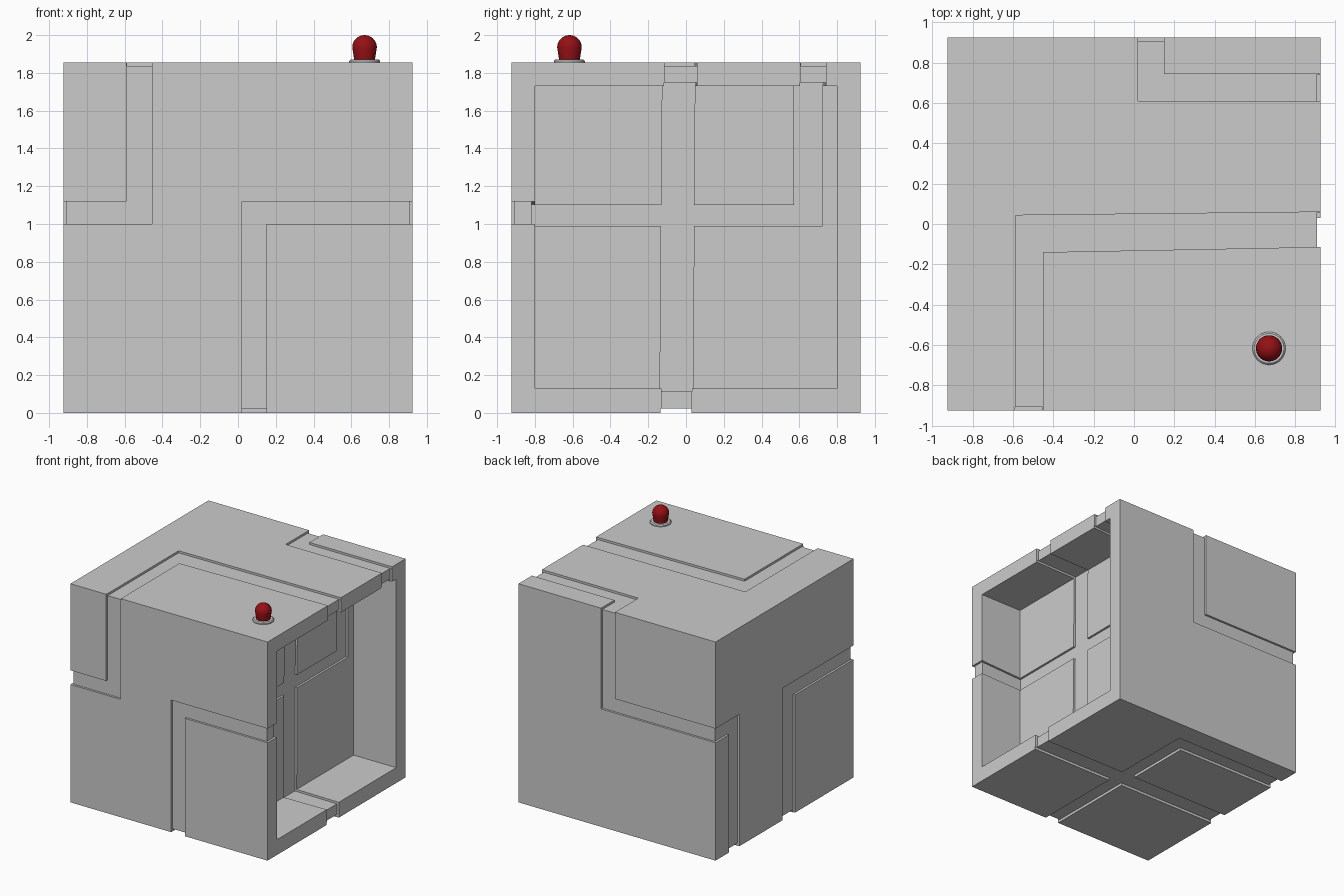
import bpy, bmesh, math

if "Cube" in bpy.data.objects:
    bpy.data.objects.remove(bpy.data.objects["Cube"])

S = 0.925          # half width of the block
H = 1.855          # block height
G = 0.018          # groove depth
E = 0.05           # cutter overshoot
O = S + E          # outside x / y
T = H + E          # outside top
IN = 0.525         # x of the recess back wall


def prism(name, axis, lo, hi, pts):
    """Extrude a 2D outline along an axis; outline uses the other two axes in xyz order."""
    def place(p, t):
        c = list(p)
        c.insert('xyz'.index(axis), t)
        return c
    bm = bmesh.new()
    a = [bm.verts.new(place(p, lo)) for p in pts]
    b = [bm.verts.new(place(p, hi)) for p in pts]
    bm.faces.new(a)
    bm.faces.new(b)
    for i in range(len(pts)):
        j = (i + 1) % len(pts)
        bm.faces.new((a[i], a[j], b[j], b[i]))
    bmesh.ops.recalc_face_normals(bm, faces=bm.faces)
    me = bpy.data.meshes.new(name)
    bm.to_mesh(me)
    bm.free()
    ob = bpy.data.objects.new(name, me)
    bpy.context.collection.objects.link(ob)
    return ob


def rect(u0, u1, v0, v1):
    return [(u0, v0), (u1, v0), (u1, v1), (u0, v1)]


def ell(ue, ui, uo, ve, vi, vo):
    """L outline: arms run out to ue and ve, inner corner (ui, vi), outer corner (uo, vo)."""
    return [(ue, vi), (ue, vo), (uo, vo), (uo, ve), (ui, ve), (ui, vi)]


# main block
body = prism("block_body", 'z', 0, H, rect(-S, S, -S, S))

front, back = ('y', -O, -S + G), ('y', S - G, O)
left, rim = ('x', -O, -S + G), ('x', S - G, O)
top, bottom = ('z', H - G, T), ('z', -E, G + 0.004)
inner = ('x', IN - G, IN + 0.03)
ceiling, floor = ('z', 1.70, 1.73 + G), ('z', 0.13 - G, 0.16)
front_wall = ('y', -0.80 - G, -0.77)

cuts = [
    # open recess in the right side
    (('x', IN, O), rect(-0.80, 0.80, 0.13, 1.73)),
    # front grooves
    (front, ell(-O, -0.59, -0.455, T, 1.12, 1.0)),
    (front, ell(O, 0.15, 0.02, -E, 1.0, 1.12)),
    # back groove
    (back, ell(-O, 0.02, 0.15, T, 1.12, 1.0)),
    # left grooves
    (left, ell(O, 0.745, 0.605, -E, 1.0, 1.12)),
    (left, ell(-O, -0.14, 0.03, -E, 1.0, 1.12)),
    # top grooves
    (top, ell(O, 0.15, 0.02, O, 0.745, 0.61)),
    (top, [(-0.588, -O), (-0.452, -O), (-0.452, -0.14), (O, -0.113),
           (O, 0.06), (-0.588, 0.043)]),
    # bottom grooves
    (bottom, rect(-O, O, -0.135, 0.03)),
    (bottom, ell(-O, 0.02, 0.15, -O, 0.605, 0.745)),
    # grooves across the recess rim
    (rim, rect(-0.115, 0.057, 1.65, T)),
    (rim, rect(0.607, 0.742, 1.65, T)),
    (rim, rect(-O, -0.70, 1.0, 1.12)),
    (rim, rect(-0.13, 0.03, -E, 0.2)),
    # grooves along the recess walls
    (ceiling, [(IN - G, -0.125), (O, -0.115), (O, 0.057), (IN - G, 0.047)]),
    (ceiling, [(IN - G, 0.572), (O, 0.607), (O, 0.742), (IN - G, 0.722)]),
    (floor, [(IN - G, -0.138), (O, -0.13), (O, 0.03), (IN - G, 0.037)]),
    (front_wall, [(IN - G, 0.99), (O, 1.0), (O, 1.12), (IN - G, 1.10)]),
    # grooves on the recess back wall
    (inner, [(-0.138, 0.13 - G), (0.037, 0.13 - G), (0.047, 1.73 + G), (-0.125, 1.73 + G)]),
    (inner, [(-0.80 - G, 0.99), (0.722, 0.99), (0.722, 1.73 + G),
             (0.572, 1.73 + G), (0.572, 1.10), (-0.80 - G, 1.10)]),
]

bpy.context.view_layer.objects.active = body
for (axis, lo, hi), pts in cuts:
    cutter = prism("cutter", axis, lo, hi, pts)
    cutter.hide_render = True
    mod = body.modifiers.new("cut", 'BOOLEAN')
    mod.operation = 'DIFFERENCE'
    mod.solver = 'EXACT'
    mod.object = cutter
    bpy.ops.object.modifier_apply(modifier=mod.name)
    bpy.data.objects.remove(cutter, do_unlink=True)


def lathe(name, profile, loc, n=32):
    """Closed solid of revolution about z from (radius, height) points."""
    bm = bmesh.new()
    rings = [[bm.verts.new((r * math.cos(2 * math.pi * i / n),
                            r * math.sin(2 * math.pi * i / n), z)) for i in range(n)]
             for r, z in profile]
    for a, b in zip(rings, rings[1:]):
        for i in range(n):
            j = (i + 1) % n
            bm.faces.new((a[i], a[j], b[j], b[i]))
    bm.faces.new(rings[0][::-1])
    bm.faces.new(rings[-1])
    me = bpy.data.meshes.new(name)
    bm.to_mesh(me)
    bm.free()
    ob = bpy.data.objects.new(name, me)
    ob.location = loc
    bpy.context.collection.objects.link(ob)
    bpy.ops.object.select_all(action='DESELECT')
    ob.select_set(True)
    bpy.context.view_layer.objects.active = ob
    bpy.ops.object.shade_smooth_by_angle(angle=math.radians(35))
    return ob


# push button: grey collar and red lamp
spot = (0.67, -0.617, H)
lathe("button_collar", [(0.082, -0.01), (0.082, 0.008), (0.074, 0.016)], spot)
dome = [(0.065 * math.cos(a), 0.08 + 0.065 * math.sin(a))
        for a in (math.radians(d) for d in range(0, 89, 8))]
lamp = lathe("button_lamp", [(0.053, 0.005), (0.055, 0.016)] + dome + [(0.0005, 0.145)], spot)
red = bpy.data.materials.new("lamp_red")
red.diffuse_color = (0.3, 0.005, 0.008, 1)
red.use_nodes = True
red.node_tree.nodes["Principled BSDF"].inputs["Base Color"].default_value = red.diffuse_color
lamp.data.materials.append(red)
